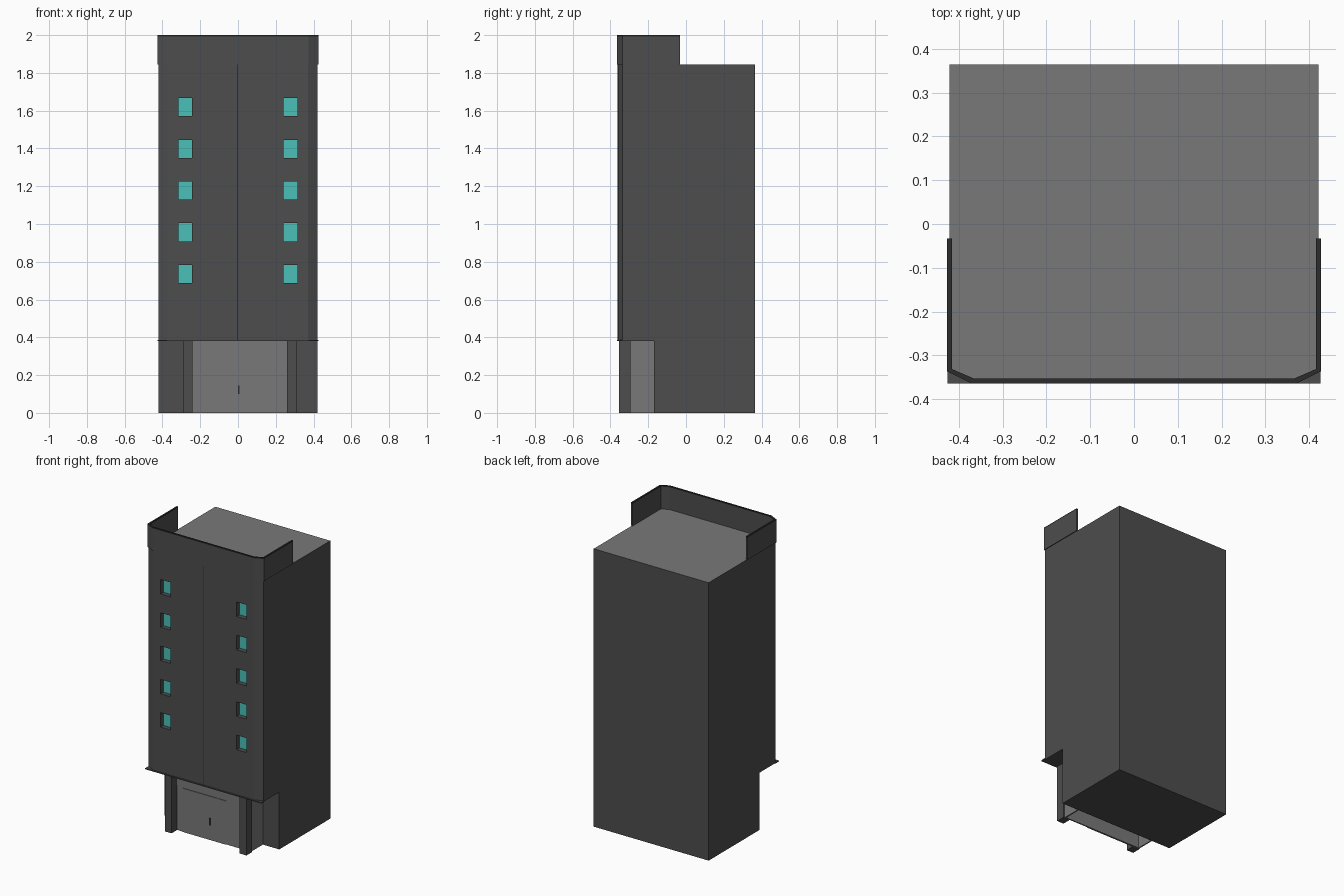
import bpy
import bmesh

if "Cube" in bpy.data.objects:
    bpy.data.objects.remove(bpy.data.objects["Cube"], do_unlink=True)


def material(name, color):
    m = bpy.data.materials.new(name)
    m.use_nodes = True
    m.diffuse_color = (*color, 1)
    m.node_tree.nodes["Principled BSDF"].inputs["Base Color"].default_value = (*color, 1)
    return m


DARK = material("charcoal wall", (0.075, 0.075, 0.075))
LIGHT = material("light grey", (0.19, 0.19, 0.19))
TEAL = material("teal glass", (0.07, 0.53, 0.48))
TRIM = material("black trim", (0.025, 0.025, 0.025))


def prism(name, outline, z0, z1, *mats):
    """Extrude a plan outline from z0 to z1."""
    bm = bmesh.new()
    face = bm.faces.new([bm.verts.new((x, y, z0)) for x, y in outline])
    top = bmesh.ops.extrude_face_region(bm, geom=[face])["geom"]
    verts = [v for v in top if isinstance(v, bmesh.types.BMVert)]
    bmesh.ops.translate(bm, verts=verts, vec=(0, 0, z1 - z0))
    bmesh.ops.recalc_face_normals(bm, faces=bm.faces)
    me = bpy.data.meshes.new(name)
    bm.to_mesh(me)
    bm.free()
    ob = bpy.data.objects.new(name, me)
    bpy.context.collection.objects.link(ob)
    for m in mats:
        me.materials.append(m)
    return ob


def box(name, x0, x1, y0, y1, z0, z1, *mats):
    return prism(name, [(x0, y0), (x1, y0), (x1, y1), (x0, y1)], z0, z1, *mats)


def cut(target, cutter):
    mod = target.modifiers.new("cut", "BOOLEAN")
    mod.operation = "DIFFERENCE"
    mod.solver = "EXACT"
    mod.object = cutter
    bpy.context.view_layer.objects.active = target
    bpy.ops.object.modifier_apply(modifier=mod.name)
    bpy.data.objects.remove(cutter, do_unlink=True)


W, FRONT, BACK = 0.422, -0.36, 0.365
ROOF, FLOOR, RECESS = 1.845, 0.38, -0.17

# Tower with chamfered front corners, entrance recess cut below
half = [(W, -0.335), (0.37, FRONT)]
plan = [(W, BACK)] + half + [(-x, y) for x, y in reversed(half)] + [(-W, BACK)]
tower = prism("tower", plan, 0, ROOF, DARK, LIGHT)
cut(tower, box("entrance_cutter", -1, 1, -1, RECESS, -1, FLOOR, DARK, LIGHT))

# Recessed windows in two columns
for side, cx in (("right", -0.28), ("left", 0.278)):
    for i in range(5):
        z = 0.735 + 0.221 * i
        x0, x1, z0, z1 = cx - 0.036, cx + 0.036, z - 0.048, z + 0.048
        cut(tower, box("window_cutter", x0, x1, -0.5, -0.325, z0, z1, DARK, LIGHT))
        box(f"window_{side}_{i + 1}", x0, x1, -0.33, -0.324, z0, z1, TEAL)

# Light roof surface
for p in tower.data.polygons:
    p.material_index = int(p.normal.z > 0.9 and p.center.z > ROOF - 0.01)

# Centre seam and ledge under the facade
box("facade_seam", -0.005, -0.001, FRONT - 0.002, FRONT + 0.002, FLOOR, ROOF, TRIM)
box("facade_ledge", -0.426, 0.426, -0.365, -0.33, FLOOR, 0.387, DARK)


# Parapet around the front half of the roof
def ring(t):
    right = [(0.427 - t, -0.033), (0.427 - t, -0.337 + t / 2), (0.372 - t / 2, -0.364 + t)]
    return right + [(-x, y) for x, y in reversed(right)]


band = ring(0) + ring(0.011)[::-1]
prism("parapet", band, ROOF, 1.993, DARK)
prism("parapet_cap", band, 1.993, 2.0, TRIM)

# Lobby walls, open underneath
LX0, LX1, LY = -0.285, 0.302, -0.295
box("lobby_front", LX0, LX1, LY, LY + 0.008, 0, FLOOR, LIGHT)
box("lobby_side_right", LX0, LX0 + 0.008, LY, RECESS, 0, FLOOR, LIGHT)
box("lobby_side_left", LX1 - 0.008, LX1, LY, RECESS, 0, FLOOR, LIGHT)
box("lobby_header", -0.24, 0.26, LY - 0.006, LY, 0.3, FLOOR, LIGHT)
box("door_panel", -0.2, 0.12, LY - 0.004, LY, 0, 0.29, LIGHT)
box("door_handle", 0.0, 0.008, LY - 0.01, LY, 0.1, 0.145, TRIM)

# Entrance pillars
for side, x in (("right", -0.29), ("left", 0.26)):
    box(f"pillar_{side}", x, x + 0.05, -0.354, LY, 0, FLOOR, DARK)
